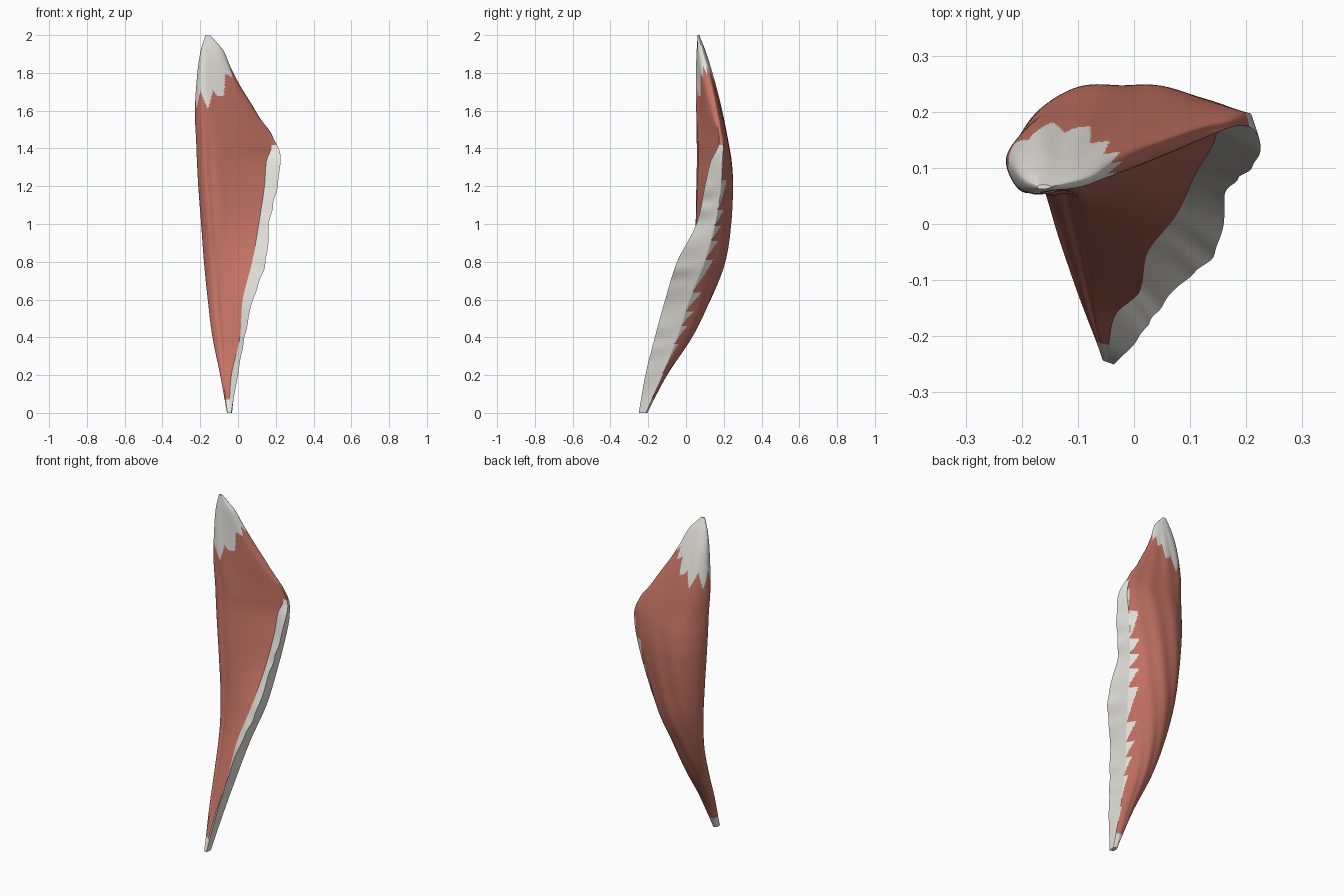
import bpy, bmesh, math
from mathutils import Vector

if "Cube" in bpy.data.objects:
    bpy.data.objects.remove(bpy.data.objects["Cube"])

# Cross-sections: z, left x/y, back y, strip rear x/y, strip tip x/y, strip inner x/y, front y
SECTIONS = [
    (0.00, -.058, -.222, -.205, -.032, -.212, -.036, -.250, -.048, -.246, -.243),
    (0.20, -.094, -.135, -.100, -.008, -.125, -.001, -.215, -.035, -.165, -.155),
    (0.40, -.135, -.015, .030, .025, -.045, .035, -.165, .010, -.120, -.060),
    (0.60, -.160, .070, .130, .070, .020, .080, -.110, .025, -.050, .015),
    (0.80, -.180, .115, .205, .122, .100, .147, -.047, .075, .015, .040),
    (1.00, -.195, .130, .238, .155, .155, .165, .055, .110, .090, .040),
    (1.20, -.210, .130, .250, .190, .187, .208, .100, .140, .140, .042),
    (1.33, -.217, .125, .242, .210, .192, .225, .130, .150, .165, .045),
    (1.43, -.221, .120, .225, .193, .198, .202, .175, .175, .175, .045),
    (1.60, -.228, .115, .190, .080, .170, .090, .155, .060, .125, .043),
    (1.80, -.215, .100, .140, -.033, .125, -.026, .108, -.050, .082, .048),
    (1.92, -.197, .080, .102, -.085, .090, -.080, .080, -.100, .065, .055),
    (2.00, -.172, .067, .070, -.150, .068, -.148, .066, -.155, .063, .062),
]
RINGS, SUB, CORNERS = 280, 16, 9
COLS = SUB * CORNERS


def mix(a, b, t):
    return a + (b - a) * t


def hermite(a, b, m0, m1, t):
    return ((2*t**3 - 3*t*t + 1) * a + (t**3 - 2*t*t + t) * m0
            + (3*t*t - 2*t**3) * b + (t**3 - t*t) * m1)


def section(z):
    """Smoothly interpolate the section table at height z."""
    i = 0
    while i < len(SECTIONS) - 2 and z > SECTIONS[i + 1][0]:
        i += 1
    a, b = SECTIONS[i], SECTIONS[i + 1]
    p, n = SECTIONS[max(i - 1, 0)], SECTIONS[min(i + 2, len(SECTIONS) - 1)]
    h = b[0] - a[0]
    t = (z - a[0]) / h
    return [hermite(a[k], b[k], (b[k] - p[k]) / (b[0] - p[0]) * h,
                    (n[k] - a[k]) / (n[0] - a[0]) * h, t) for k in range(1, 11)]


def ring(z):
    xl, yl, yb, bx, by, tx, ty, ix, iy, fy = section(z)
    c = [Vector(q) for q in (
        (xl, yl), (mix(xl, bx, .17), mix(yl, yb, .8)), (mix(xl, bx, .48), yb),
        (mix(xl, bx, .78), mix(by, yb, .68)), (bx, by), (tx, ty), (ix, iy),
        (mix(xl, ix, .5), mix(fy, iy, .4)), (mix(xl, ix, .14), mix(fy, yl, .12)))]
    fade = math.sin(math.pi * z / 2)
    flat = min(max((1.5 - z) / .1, 0), 1)     # strip faces melt into a round edge above
    pts = []
    for k in range(COLS):
        s, t = k // SUB, (k % SUB) / SUB
        p, a, b, n = (c[(s + d) % CORNERS] for d in (-1, 0, 1, 2))
        m0, m1 = (b - p) / 2, (n - a) / 2
        if s in (4, 5, 6):
            m0 = m0.lerp(b - a, flat)
        if s in (3, 4, 5):
            m1 = m1.lerp(b - a, flat)
        q = hermite(a, b, m0, m1, t)
        u = k / SUB
        if u < 3.9:                           # slanted fibre ripples on the back
            q.y += .003 * fade * math.sin(u * 6 - z * 11 + math.sin(z * 5)) * math.sin(math.pi * u / 3.9)
        elif u > 7:                           # shallow fold along the front
            q.y += .009 * fade * math.exp(-((u - 7.7 + .3 * (1 - z)) / .2) ** 2)
        if 4 < u < 6:                         # ragged free edge of the strip
            q.x += .003 * fade * math.sin(z * 43 + math.sin(z * 17)) * math.sin(math.pi * (u - 4) / 2)
        pts.append((q.x, q.y, z))
    return pts


def region(u, x, z):
    """Which part a surface point belongs to, with serrated borders."""
    zig = abs((u / .9) % 1 * 2 - 1)
    if z > 1.61 + 2 * max(0, x + .11) + .1 * zig:
        return "upper_tendon"
    saw = (z * 9 + .3 * math.sin(z * 13)) % 1
    if z < .07 or (z < 1.42 and 4.05 - .6 * saw * min(1, z * 2) * min(1, (1.42 - z) * 5) < u < 6):
        return "lower_tendon"
    return "muscle_belly"


def paint(name, colour):
    m = bpy.data.materials.new(name)
    m.diffuse_color = colour
    m.use_nodes = True
    m.node_tree.nodes["Principled BSDF"].inputs["Base Color"].default_value = m.diffuse_color
    return m


grid = [ring(2 * r / (RINGS - 1)) for r in range(RINGS)]
red = paint("muscle_red", (.55, .17, .125, 1))
cream = paint("tendon_cream", (.80, .79, .74, 1))

# Split the lofted surface into its three parts
for name, mat in (("muscle_belly", red), ("lower_tendon", cream), ("upper_tendon", cream)):
    bm = bmesh.new()
    rows = [[bm.verts.new(p) for p in row] for row in grid]
    for r in range(RINGS - 1):
        for k in range(COLS):
            j = (k + 1) % COLS
            q = (rows[r][k], rows[r][j], rows[r + 1][j], rows[r + 1][k])
            mid = sum((v.co for v in q), Vector()) / 4
            if region((k + .5) / SUB, mid.x, mid.z) == name:
                bm.faces.new(q[::-1])
    if name == "lower_tendon":
        bm.faces.new(rows[0])
    if name == "upper_tendon":
        bm.faces.new(rows[-1][::-1])
    bmesh.ops.delete(bm, geom=[v for v in bm.verts if not v.link_faces], context='VERTS')
    me = bpy.data.meshes.new(name)
    bm.to_mesh(me)
    bm.free()
    me.materials.append(mat)
    ob = bpy.data.objects.new(name, me)
    bpy.context.collection.objects.link(ob)
    bpy.ops.object.select_all(action='DESELECT')
    ob.select_set(True)
    bpy.context.view_layer.objects.active = ob
    bpy.ops.object.shade_smooth_by_angle(angle=math.radians(50))
